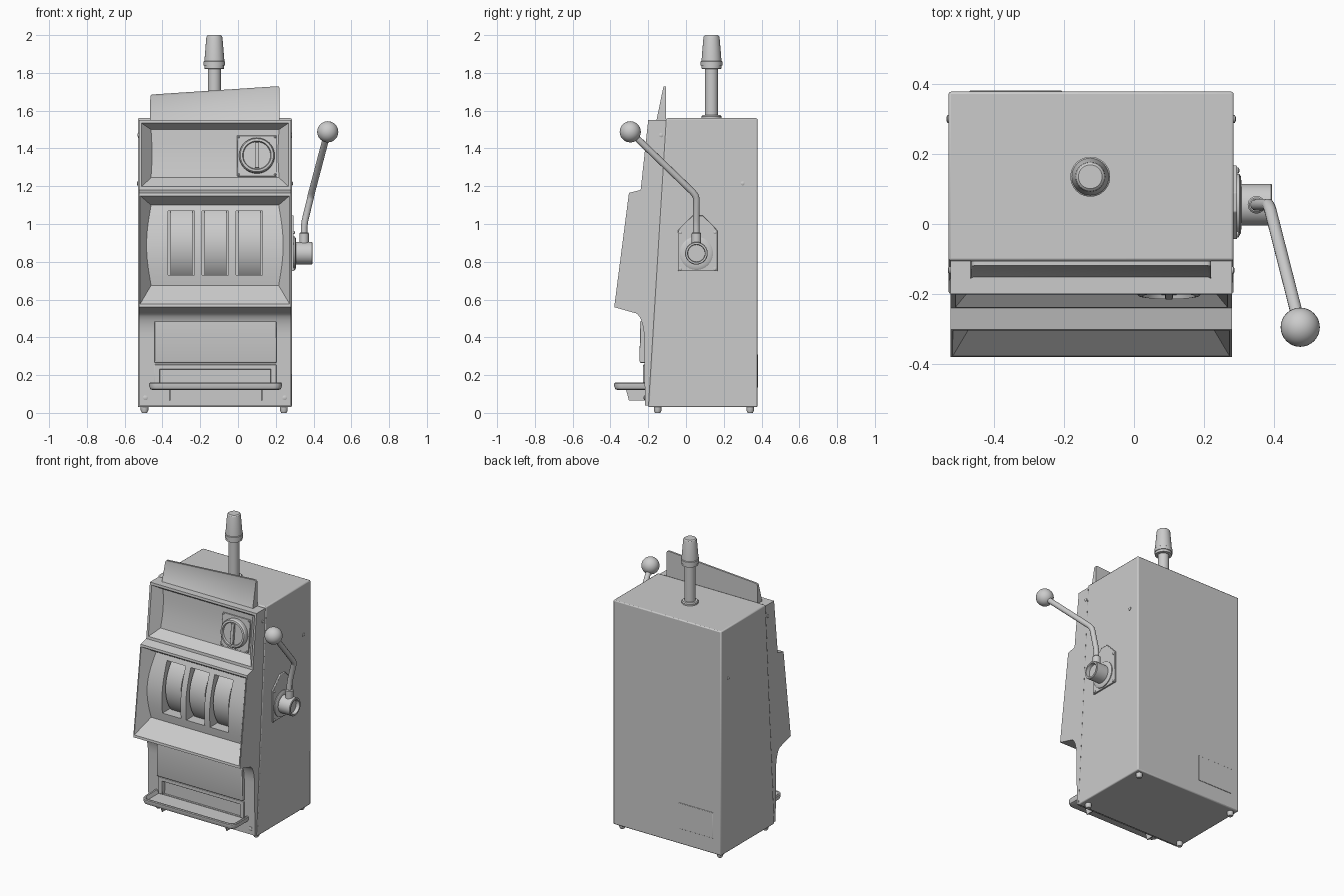
import bpy, bmesh, math
from mathutils import Vector

if "Cube" in bpy.data.objects:
    bpy.data.objects.remove(bpy.data.objects["Cube"])

L, R = -0.53, 0.285          # cabinet sides
MID = (L + R) / 2


def finish(name, bm, bevel=0, angle=30):
    bmesh.ops.recalc_face_normals(bm, faces=bm.faces)
    me = bpy.data.meshes.new(name)
    bm.to_mesh(me)
    bm.free()
    me.shade_smooth()
    me.set_sharp_from_angle(angle=math.radians(angle))
    ob = bpy.data.objects.new(name, me)
    bpy.context.collection.objects.link(ob)
    if bevel:
        m = ob.modifiers.new("bevel", 'BEVEL')
        m.width, m.segments, m.limit_method = bevel, 2, 'ANGLE'
    return ob


def loft(name, rings, bevel=0):
    """Skin equal-length closed rings and cap both ends."""
    bm = bmesh.new()
    vs = [[bm.verts.new(p) for p in r] for r in rings]
    n = len(rings[0])
    for a, b in zip(vs, vs[1:]):
        for i in range(n):
            bm.faces.new((a[i], a[(i + 1) % n], b[(i + 1) % n], b[i]))
    bm.faces.new(vs[0])
    bm.faces.new(vs[-1])
    return finish(name, bm, bevel)


def prism(name, yz, x0, x1, bevel=0):
    return loft(name, [[(x, y, z) for y, z in yz] for x in (x0, x1)], bevel)


def box(name, x0, x1, y0, y1, z0, z1, bevel=0):
    return prism(name, [(y0, z0), (y1, z0), (y1, z1), (y0, z1)], x0, x1, bevel)


def lathe(name, profile, origin, axis=(0, 0, 1), n=40):
    """Turn (radius, height) points round an axis."""
    q = Vector(axis).to_track_quat('Z', 'Y')
    o = Vector(origin)
    return loft(name, [[o + q @ Vector((r * math.cos(t * math.tau / n), r * math.sin(t * math.tau / n), h))
                        for t in range(n)] for r, h in profile])


def screw(name, pos, axis, r=0.011):
    lathe(name, [(r, -0.002), (r, 0.003), (r * 0.5, 0.006)], pos, axis, 16)


def cut(ob, cutter):
    m = ob.modifiers.new("cut", 'BOOLEAN')
    m.operation, m.solver, m.object = 'DIFFERENCE', 'EXACT', cutter
    bpy.context.view_layer.update()
    me = bpy.data.meshes.new_from_object(ob.evaluated_get(bpy.context.evaluated_depsgraph_get()))
    ob.modifiers.clear()
    ob.data = me
    bpy.data.objects.remove(cutter)


def recess(front, back, x0, x1, depth, bulge, slope):
    """Cutter with sloping walls and an optionally curved back; front/back are z ranges."""
    (fy0, fz0), (fy1, fz1) = front
    k = (fy1 - fy0) / (fz1 - fz0)
    rings = []
    for i in range(17):
        t = i / 16
        zo = fz0 + (fz1 - fz0) * t
        zi = back[0] + (back[1] - back[0]) * t
        yo = fy0 + k * (zo - fz0)
        d = depth - bulge * math.sin(math.pi * t)
        yi = fy0 + k * (zi - fz0) + d
        s, e = d * slope, 0.004
        rings.append([(x0 - e * slope, yo - e, zo), (x1 + e * slope, yo - e, zo),
                      (x1 - s, yi, zi), (x0 + s, yi, zi)])
    return loft("cutter", rings)


# cabinet shell with slanted front edge
prism("cabinet", [(-0.2, 0.03), (0.378, 0.03), (0.378, 1.56), (-0.105, 1.56)], L, R, 0.007)

# stepped front casting, with a concave sweep under the reel housing
sweep = [(-0.275 + 0.053 * math.sin(a), 0.40 + 0.13 * math.cos(a))
         for a in [i * math.pi / 16 for i in range(9)]]
sweep = [(-0.222 - 0.053 * (1 - math.cos(a)), 0.40 + 0.13 * math.sin(a))
         for a in [i * math.pi / 16 for i in range(9)]]
front = prism("front_casting", [(-0.19, 0.04), (-0.217, 0.04)] + sweep +
              [(-0.38, 0.56), (-0.302, 1.165), (-0.24, 1.18), (-0.2, 1.55), (-0.095, 1.55)],
              L + 0.005, R - 0.005)
cut(front, recess([(-0.378, 0.572), (-0.304, 1.152)], (0.675, 1.10), L + 0.012, R - 0.012, 0.085, 0.035, 0.68))
cut(front, recess([(-0.238, 1.195), (-0.2015, 1.536)], (1.245, 1.5), L + 0.02, R - 0.018, 0.055, -0.006, 0.9))
cut(front, box("cutter", -0.435, 0.195, -0.3, -0.2, 0.14, 0.25))
front.data.shade_smooth()

# three reel windows and reels
arc = [(-0.02 - 0.25 * math.cos(a), 0.89 + 0.25 * math.sin(a))
       for a in [math.radians(-54 + 108 * i / 24) for i in range(25)]]
for i in range(3):
    x = -0.30 + 0.18 * i
    cut(front, box("cutter", x - 0.07, x + 0.07, -0.42, -0.172, 0.73, 1.07))
    prism(f"reel_{i + 1}", arc, x - 0.058, x + 0.058)
front.data.shade_smooth()
front.data.set_sharp_from_angle(angle=math.radians(25))

# lower panel, payout surround and tray
prism("lower_panel", [(-0.2, 0.265), (-0.243, 0.265), (-0.246, 0.275), (-0.243, 0.485), (-0.2, 0.485)],
      -0.443, 0.203, 0.004)
for x0, x1, z0, z1 in ((-0.443, -0.413, 0.14, 0.255), (0.173, 0.203, 0.14, 0.255), (-0.443, 0.203, 0.23, 0.255)):
    box("payout_surround", x0, x1, -0.228, -0.195, z0, z1, 0.003)


def rounded(inset, z):
    x0, x1, y0, y1, r = -0.47 + inset, 0.232 - inset, -0.38 + inset, -0.205, 0.045 - inset * 0.8
    pts = [(x1, y1, z), (x0, y1, z)]
    for cx, a0 in ((x0 + r, math.pi), (x1 - r, 1.5 * math.pi)):
        for i in range(9):
            a = a0 + i * math.pi / 16
            pts.append((cx + r * math.cos(a), y0 + r + r * math.sin(a), z))
    return pts


loft("coin_tray", [rounded(*p) for p in ((0.02, 0.12), (0.006, 0.126), (0, 0.14), (0, 0.156),
                                         (0.004, 0.161), (0.014, 0.16), (0.024, 0.137))])
for x in (-0.362, 0.125):
    prism("tray_bracket", [(-0.2, 0.125), (-0.318, 0.125), (-0.302, 0.065), (-0.2, 0.065)], x - 0.004, x + 0.004)
for x in (-0.49, 0.247):
    screw("front_screw", (x, -0.218, 0.08), (0, -1, 0), 0.013)

# coin dial on its tilted plate
tilt = math.atan2(0.04, 0.37)
nrm = Vector((0, -math.cos(tilt), math.sin(tilt)))
up = Vector((0, math.sin(tilt), math.cos(tilt)))
dial = Vector((0.1, -0.165, 1.36))


def tilted_box(name, hx, hz, h0, h1):
    loft(name, [[dial + Vector((sx * hx, 0, 0)) + up * (sz * hz) + nrm * h
                 for sx, sz in ((-1, -1), (1, -1), (1, 1), (-1, 1))] for h in (h0, h1)], 0.002)


tilted_box("dial_plate", 0.105, 0.108, -0.01, 0.006)
lathe("coin_dial", [(0.094, 0), (0.094, 0.03), (0.088, 0.04), (0.076, 0.042), (0.072, 0.03), (0.01, 0.03)],
      dial, nrm, 48)
tilted_box("coin_slot_bar", 0.011, 0.068, 0.02, 0.044)
for sx in (-1, 1):
    for sz in (-1, 1):
        screw("dial_screw", dial + Vector((sx * 0.097, 0, 0)) + up * sz * 0.1 + nrm * 0.006, nrm, 0.006)

# wedge sign on top with a slightly sunken face
sign = loft("top_sign", [[(x, -0.158, 1.54), (x + d, -0.119, z), (x + d, -0.106, z), (x, -0.106, 1.54)]
                         for x, d, z in ((-0.467, 0.003, 1.685), (0.22, 0, 1.73))])
bm = bmesh.new()
bm.from_mesh(sign.data)
bm.normal_update()
face = min(bm.faces, key=lambda f: f.normal.y)
bmesh.ops.inset_region(bm, faces=[face], thickness=0.012, depth=-0.004)
corners = [e for e in bm.edges if abs(e.verts[0].co.x - e.verts[1].co.x) < 0.001
           and min(v.co.z for v in e.verts) > 1.68 and e.calc_length() > 0.01
           and max(v.co.y for v in e.verts) > -0.11]
bmesh.ops.bevel(bm, geom=corners, offset=0.012, segments=4, profile=0.5, affect='EDGES')
bm.to_mesh(sign.data)
bm.free()
sign.data.shade_smooth()
sign.data.set_sharp_from_angle(angle=math.radians(30))

# beacon post and cap
lathe("beacon_post", [(0.052, 1.555), (0.052, 1.57), (0.047, 1.577), (0.035, 1.578), (0.035, 1.82),
                      (0.052, 1.822), (0.052, 1.838)], (-0.125, 0.135, 0))
lathe("beacon_cap", [(0.057, 1.838), (0.057, 1.86), (0.053, 1.863), (0.043, 1.985), (0.040, 1.995), (0.034, 2.0)],
      (-0.125, 0.135, 0))

# lever plate, hub, arm and ball
hub = Vector((R, 0.055, 0.845))
prism("lever_plate", [(-0.043, 0.75), (0.167, 0.75), (0.167, 0.965), (0.09, 1.045), (0.035, 1.045), (-0.043, 0.965)],
      R - 0.005, R + 0.01, 0.003)
for y in (-0.03, 0.153):
    for z in (0.762, 0.955):
        screw("plate_screw", (R + 0.01, y, z), (1, 0, 0), 0.009)
lathe("lever_hub", [(0.088, 0), (0.088, 0.016), (0.08, 0.021), (0.06, 0.022), (0.06, 0.106), (0.057, 0.109),
                    (0.047, 0.109), (0.045, 0.085), (0.01, 0.085)], hub, (1, 0, 0))
lathe("arm_socket", [(0.025, 0.89), (0.025, 0.95), (0.02, 0.956)], (0.35, 0.055, 0), n=24)
cu = bpy.data.curves.new("lever_arm", 'CURVE')
cu.dimensions, cu.bevel_depth, cu.bevel_resolution, cu.use_fill_caps = '3D', 0.0175, 5, True
path = [(0.35, 0.055, 0.9), (0.35, 0.055, 0.985), (0.355, 0.055, 1.02), (0.383, 0.055, 1.135),
        (0.386, 0.05, 1.15), (0.391, 0.035, 1.17), (0.475, -0.295, 1.488)]
sp = cu.splines.new('POLY')
sp.points.add(len(path) - 1)
for p, c in zip(sp.points, path):
    p.co = (*c, 1)
sp.use_smooth = True
bpy.context.collection.objects.link(bpy.data.objects.new("lever_arm", cu))
bm = bmesh.new()
bmesh.ops.create_uvsphere(bm, u_segments=32, v_segments=16, radius=0.056)
bmesh.ops.translate(bm, verts=bm.verts, vec=(0.475, -0.295, 1.488))
finish("lever_ball", bm)

# feet, side screws and rear service plate
for x in (L + 0.035, R - 0.042):
    for y in (-0.15, 0.34):
        lathe("foot", [(0.014, 0), (0.02, 0.012), (0.02, 0.035)], (x, y, 0), n=20)
for x, s in ((L, -1), (R, 1)):
    screw("side_screw", (x, 0.3, 1.215), (s, 0, 0))
    screw("side_screw", (x - s * 0.004, -0.132, 1.47), (s, 0, 0))
box("service_plate", -0.47, -0.205, 0.37, 0.381, 0.135, 0.31, 0.002)
